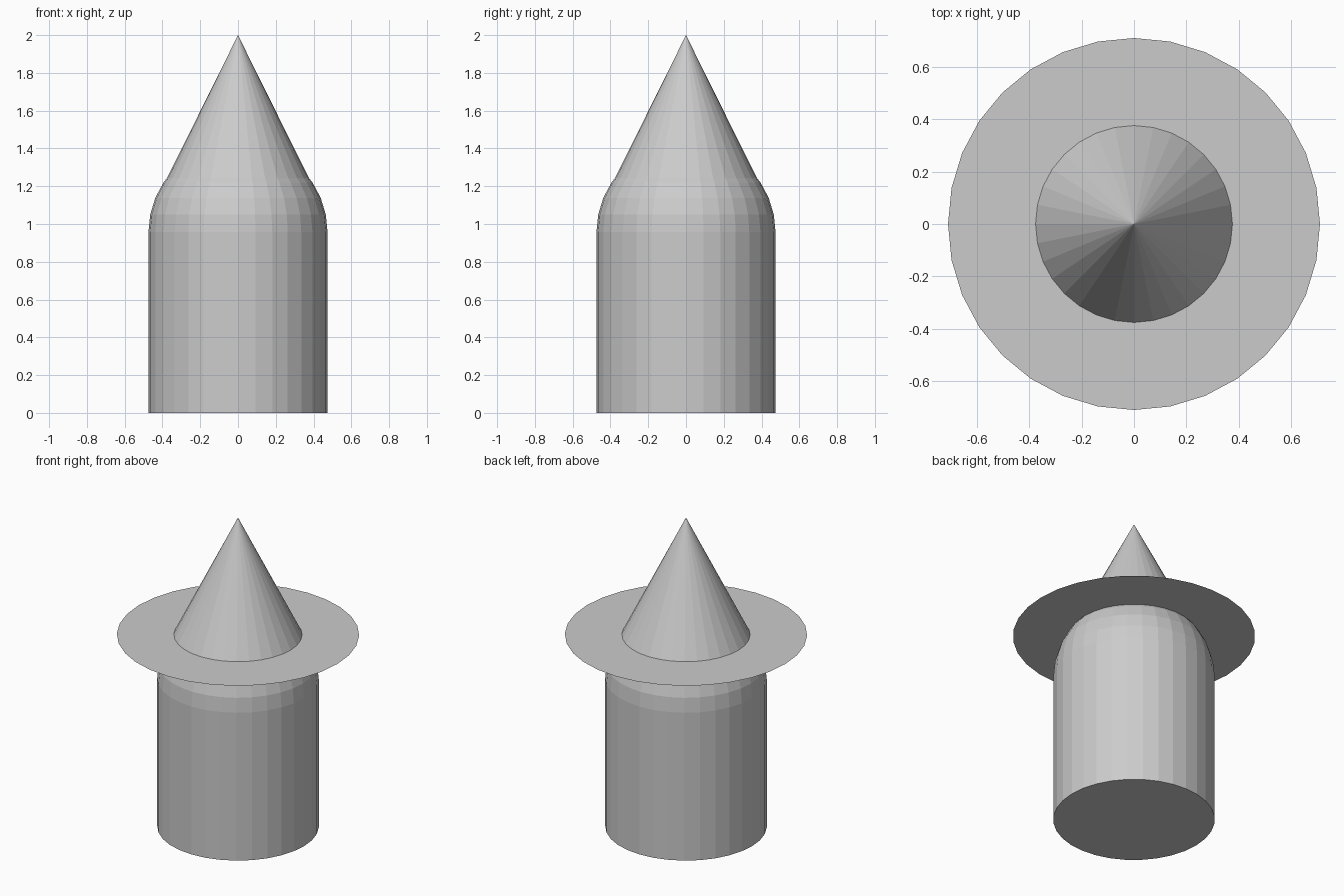
import bpy

if "Cube" in bpy.data.objects:
    bpy.data.objects.remove(bpy.data.objects["Cube"])

SIDES = 32
RADIUS = 0.474      # body and head
SHOULDER = 0.957    # body top / head centre
BRIM_Z = 1.242


def name_part(name):
    obj = bpy.context.object
    obj.name = name
    obj.data.name = name
    return obj


# Body column
bpy.ops.mesh.primitive_cylinder_add(
    vertices=SIDES, radius=RADIUS, depth=SHOULDER, location=(0, 0, SHOULDER / 2))
name_part("body")

# Round head, lower half sunk in the body
bpy.ops.mesh.primitive_uv_sphere_add(
    segments=SIDES, ring_count=16, radius=RADIUS, location=(0, 0, SHOULDER))
name_part("head")

# Paper-thin hat brim
bpy.ops.mesh.primitive_circle_add(
    vertices=SIDES, radius=0.711, fill_type='NGON', location=(0, 0, BRIM_Z))
name_part("hat_brim")

# Pointed hat crown
height = 2.0 - BRIM_Z
bpy.ops.mesh.primitive_cone_add(
    vertices=SIDES, radius1=0.376, radius2=0, depth=height,
    location=(0, 0, BRIM_Z + height / 2))
name_part("hat_crown")
